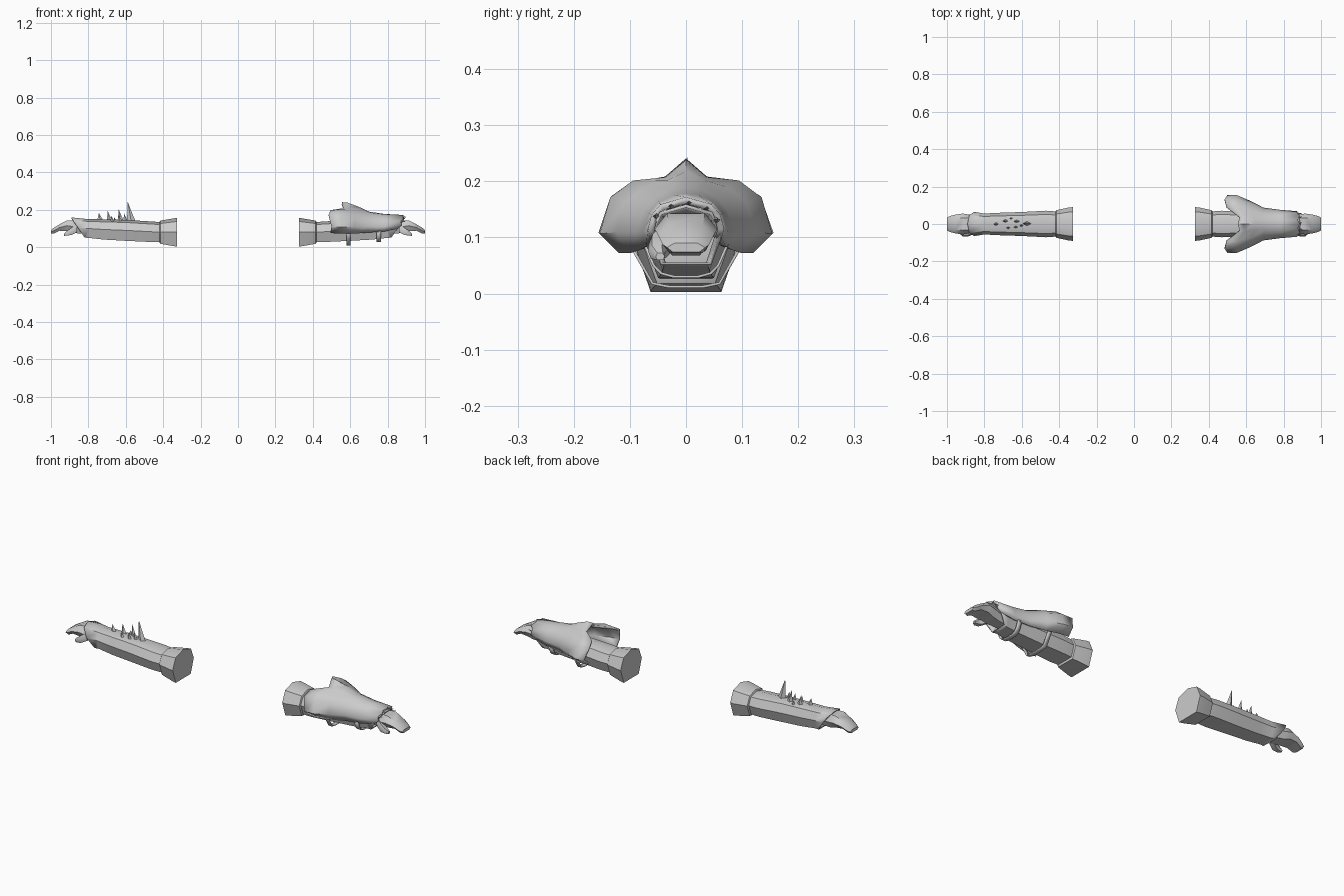
import bpy, bmesh, math
from mathutils import Vector

if "Cube" in bpy.data.objects:
    bpy.data.objects.remove(bpy.data.objects["Cube"])

grey = bpy.data.materials.new("light_grey")
grey.diffuse_color = (0.6, 0.6, 0.6, 1)
grey.use_nodes = True
grey.node_tree.nodes["Principled BSDF"].inputs["Base Color"].default_value = grey.diffuse_color

# Unit cross-section of the arm: flat bottom, wide sides, ridged top (y, z)
ARM = [(-.7, -1), (.7, -1), (1, 0), (.72, .75), (0, 1), (-.72, .75), (-1, 0)]
ROUND = [(math.cos(a * math.pi / 4), math.sin(a * math.pi / 4)) for a in range(8)]
PALM = [(-.7, -1), (.7, -1), (1, 0), (.6, 1), (-.6, 1), (-1, 0)]


def finish(name, bm, angle=40):
    bmesh.ops.recalc_face_normals(bm, faces=bm.faces)
    mesh = bpy.data.meshes.new(name)
    bm.to_mesh(mesh)
    bm.free()
    mesh.materials.append(grey)
    ob = bpy.data.objects.new(name, mesh)
    bpy.context.collection.objects.link(ob)
    bpy.ops.object.select_all(action='DESELECT')
    ob.select_set(True)
    bpy.context.view_layer.objects.active = ob
    bpy.ops.object.shade_smooth_by_angle(angle=math.radians(angle))
    return ob


def skin(bm, rings, closed=True):
    """Bridge successive rows of points with quads."""
    rows = [[bm.verts.new(p) for p in r] for r in rings]
    n = len(rows[0])
    for a, b in zip(rows, rows[1:]):
        for i in range(n if closed else n - 1):
            j = (i + 1) % n
            bm.faces.new((a[i], a[j], b[j], b[i]))
    return rows


def loft(name, s, stations, unit, cap_start=True, cap_end=True, slant=0, angle=40):
    """Stations are (x, y centre, z centre, half width, half height); the last may slant."""
    bm = bmesh.new()
    rings = []
    for k, (x, cy, cz, hy, hz) in enumerate(stations):
        sl = slant if k == len(stations) - 1 else 0
        rings.append([(s * (x + sl * v), cy + hy * u, cz + hz * v) for u, v in unit])
    rows = skin(bm, rings)
    if cap_start:
        bm.faces.new(rows[0])
    if cap_end:
        bm.faces.new(rows[-1])
    return finish(name, bm, angle)


def thicken(ob, t, offset=0):
    m = ob.modifiers.new("thickness", 'SOLIDIFY')
    m.thickness = t
    m.offset = offset


# Both arms: elbow cuff, sleeve, hand and thumb
for s, side in ((-1, "left"), (1, "right")):
    loft(side + "_elbow_cuff", s,
         [(.325, 0, .08, .09, .077), (.345, 0, .08, .089, .074),
          (.415, 0, .08, .074, .062), (.42, 0, .08, .066, .054)], ARM)
    sleeve = loft(side + "_sleeve", s,
                  [(.40, 0, .08, .066, .053), (.47, 0, .083, .071, .055),
                   (.60, 0, .09, .064, .056), (.72, 0, .095, .060, .054),
                   (.80, 0, .100, .056, .050), (.855, 0, .105, .065, .054)],
                  ARM, True, False, slant=.035)
    thicken(sleeve, .006, -1)
    loft(side + "_hand", s,
         [(.78, 0, .10, .036, .032), (.84, 0, .105, .040, .032),
          (.88, 0, .110, .050, .034), (.915, 0, .115, .056, .028),
          (.955, 0, .105, .050, .017), (.985, 0, .088, .042, .016),
          (1.0, 0, .082, .034, .008)], PALM)
    loft(side + "_thumb", s,
         [(.86, -.035, .100, .020, .020), (.89, -.048, .085, .020, .020),
          (.915, -.052, .074, .015, .012), (.93, -.046, .066, .008, .006)], PALM)

# Spikes on the left forearm: (x, y, length, half length of base)
SPIKES = [(-.735, 0, .05, .022), (-.685, .016, .065, .019), (-.670, -.020, .04, .016),
          (-.655, .030, .035, .014), (-.625, .014, .075, .019), (-.630, -.016, .045, .016),
          (-.600, -.008, .05, .015), (-.570, .002, .112, .025)]
bm = bmesh.new()
for x, y, h, r in SPIKES:
    z = .133 - .25 * abs(y)
    base = [bm.verts.new((x + r * a, y + r * .5 * b, z))
            for a, b in ((1, 0), (0, 1), (-1, 0), (0, -1))]
    mid = [bm.verts.new((x - h * .08 + r * .5 * a, y + r * .28 * b, z + h * .45))
           for a, b in ((1, 0), (0, 1), (-1, 0), (0, -1))]
    tip = bm.verts.new((x - h * .18, y, z + h))
    for i in range(4):
        j = (i + 1) % 4
        bm.faces.new((base[i], base[j], mid[j], mid[i]))
        bm.faces.new((mid[i], mid[j], tip))
    bm.faces.new(base)
finish("forearm_spikes", bm, 30)

# Forearm guard on the right arm: half rows (x, y, z) from ridge to lower edge
HALF = [
    [(.555, 0, .235), (.565, .035, .203), (.495, .09, .193), (.485, .128, .170),
     (.50, .150, .110), (.495, .115, .080)],
    [(.585, 0, .232), (.59, .034, .202), (.55, .092, .196), (.55, .130, .168),
     (.55, .148, .108), (.55, .115, .076)],
    [(.64, 0, .212), (.64, .03, .197), (.625, .07, .185), (.62, .105, .158),
     (.62, .118, .110), (.62, .095, .075)],
    [(.70, 0, .184), (.70, .025, .180), (.69, .05, .168), (.69, .070, .145),
     (.69, .082, .110), (.69, .075, .080)],
    [(.78, 0, .172), (.78, .02, .170), (.78, .045, .158), (.78, .060, .140),
     (.78, .070, .110), (.78, .066, .085)],
    [(.885, 0, .166), (.875, .02, .160), (.885, .042, .154), (.87, .056, .138),
     (.875, .062, .115), (.85, .058, .100)],
]
bm = bmesh.new()
skin(bm, [[(x, -y, z) for x, y, z in reversed(r[1:])] + r for r in HALF], closed=False)
guard = finish("forearm_guard", bm, 50)
thicken(guard, .012)

# Straps that hold the guard under the arm
for name, x, w, low in (("rear_strap", .59, .011, .018), ("front_strap", .752, .012, .036)):
    k = 1 if x < .7 else .74
    path = [(.10 * k, .088), (.078 * k, .05), (.06 * k, low), (.03 * k, low - .006)]
    path += [(-y, z) for y, z in reversed(path)]
    bm = bmesh.new()
    skin(bm, [[(x + d, y, z) for y, z in path] for d in (-w, w)], closed=False)
    thicken(finish(name, bm), .005)

# Small folds where the guard meets the wrist
bm = bmesh.new()
for y, z in ((-.05, .135), (-.025, .152), (.005, .158), (.035, .148), (.052, .128)):
    ring = [bm.verts.new((.845, y + .013 * u, z + .010 * v)) for u, v in ROUND[::2]]
    tip = bm.verts.new((.90, y * 1.1, z + .006))
    for i in range(4):
        bm.faces.new((ring[i], ring[(i + 1) % 4], tip))
    bm.faces.new(ring)
finish("wrist_folds", bm)
